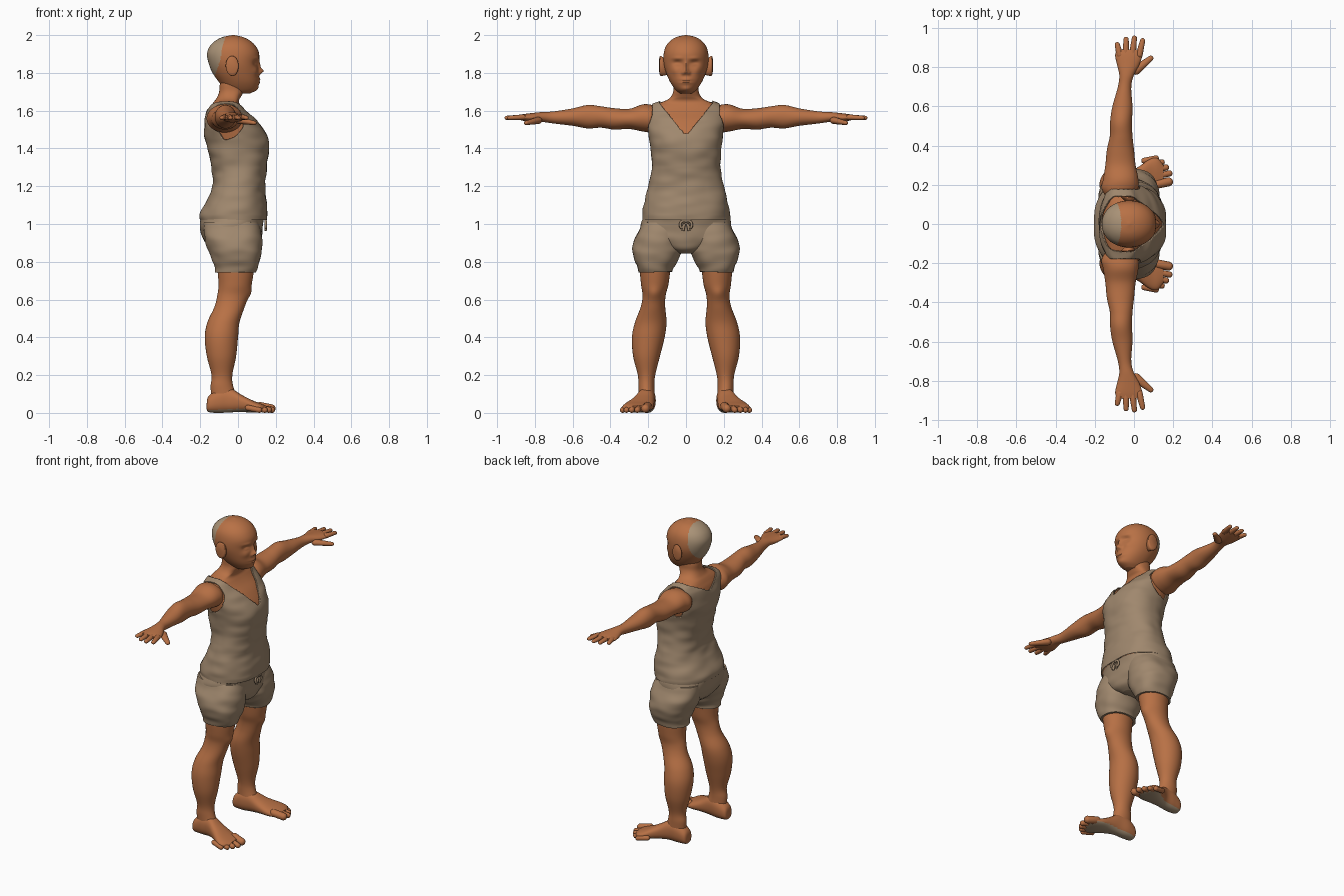
import bpy, bmesh
from math import cos, sin, pi, exp, radians
from mathutils import Vector, Matrix, noise

if "Cube" in bpy.data.objects:
    bpy.data.objects.remove(bpy.data.objects["Cube"])


def material(name, colour):
    mat = bpy.data.materials.new(name)
    mat.use_nodes = True
    mat.diffuse_color = (*colour, 1)
    bsdf = mat.node_tree.nodes["Principled BSDF"]
    bsdf.inputs["Base Color"].default_value = (*colour, 1)
    bsdf.inputs["Roughness"].default_value = 0.8
    return mat


SKIN = material("warm_skin", (0.48, 0.165, 0.06))
CLOTH = material("tan_cloth", (0.35, 0.245, 0.155))
PALE = material("pale_skin", (0.4, 0.29, 0.185))


def finish(name, bm, *mats):
    bmesh.ops.recalc_face_normals(bm, faces=bm.faces)
    mesh = bpy.data.meshes.new(name)
    bm.to_mesh(mesh)
    bm.free()
    for mat in mats:
        mesh.materials.append(mat)
    for poly in mesh.polygons:
        poly.use_smooth = True
    mesh.set_sharp_from_angle(angle=radians(50))
    obj = bpy.data.objects.new(name, mesh)
    bpy.context.collection.objects.link(obj)
    return obj


def spline(a, b, c, d, t):
    return 0.5 * (2*b + (c - a)*t + (2*a - 5*b + 4*c - d)*t*t + (3*b - a - 3*c + d)*t**3)


def loft(axis, rings, sides=48, steps=6, power=2.0, caps=True):
    """Skin through rings of (position, low, high, low, high), in hundredths."""
    rings = [Vector(r) / 100 for r in rings]
    last = len(rings) - 1
    order = {"z": (1, 2, 0), "y": (1, 0, 2), "x": (0, 1, 2)}[axis]
    bm = bmesh.new()
    loops = []
    for k in range(last * steps + 1):
        i = min(k // steps, last - 1)
        picks = [rings[max(0, min(last, i + j))] for j in (-1, 0, 1, 2)]
        t, a0, a1, b0, b1 = spline(*picks, k / steps - i)
        loop = []
        for s in range(sides):
            c, d = cos(2*pi*s/sides), sin(2*pi*s/sides)
            c = abs(c)**(2/power) * (1 if c > 0 else -1)
            d = abs(d)**(2/power) * (1 if d > 0 else -1)
            p = (t, (a0 + a1 + (a1 - a0)*c) / 2, (b0 + b1 + (b1 - b0)*d) / 2)
            loop.append(bm.verts.new([p[n] for n in order]))
        loops.append(loop)
    for low, high in zip(loops, loops[1:]):
        for s in range(sides):
            n = (s + 1) % sides
            bm.faces.new((low[s], low[n], high[n], high[s]))
    if caps:
        bm.faces.new(loops[0])
        bm.faces.new(loops[-1])
    bmesh.ops.recalc_face_normals(bm, faces=bm.faces)
    bm.normal_update()
    return bm


def sculpt(bm, point, size, push):
    """Soft push of the surface around a point."""
    for v in bm.verts:
        d = v.co - Vector(point)
        v.co += Vector(push) * exp(-sum((e / r)**2 for e, r in zip(d, size)))


def inflate(bm, amount, wrinkle=0.0):
    bm.normal_update()
    moves = [(v, v.normal * (amount + wrinkle * noise.noise(v.co * Vector((9, 9, 20)))))
             for v in bm.verts]
    for v, move in moves:
        v.co += move


def capsule(name, start, end, r0, r1, flat=1.0, mat=SKIN):
    start, end = Vector(start), Vector(end)
    turn = (end - start).to_track_quat("Z", "Y")
    bm = bmesh.new()
    bmesh.ops.create_uvsphere(bm, u_segments=16, v_segments=11, radius=1)
    for v in bm.verts:
        tip = v.co.z > 0
        p = turn @ (v.co * (r1 if tip else r0))
        p.z *= flat
        v.co = p + (end if tip else start)
    return finish(name, bm, mat)


def mirrored(obj):
    twin = obj.copy()
    twin.data = obj.data.copy()
    twin.name = obj.name.replace("left", "right")
    twin.data.transform(Matrix.Scale(-1, 4, (0, 1, 0)))
    twin.data.flip_normals()
    bpy.context.collection.objects.link(twin)


def even(rows):
    return [(z, back, front, -w, w) for z, back, front, w in rows]


# Head with sculpted face and pale patch at the back
head = loft("z", even([
    (169, -3, 6, 3), (171, -7, 9.6, 5.5), (175, -10, 11, 8.3), (180, -13.5, 11, 10.5),
    (185, -15.5, 10.8, 11.8), (190, -16.4, 11.2, 11.8), (194, -15, 9.5, 10.7),
    (197, -12, 6.5, 8.3), (199, -8, 2.5, 5), (200, -3, -2, .5)]), 128, 8, 2.1)
for side in (1, -1):
    sculpt(head, (.1, side*.045, 1.85), (.04, .024, .016), (-.016, 0, 0))
    sculpt(head, (.1, side*.045, 1.845), (.04, .016, .007), (.009, 0, 0))
    sculpt(head, (.1, side*.045, 1.877), (.04, .03, .009), (.006, 0, 0))
    sculpt(head, (.11, side*.015, 1.8), (.03, .009, .01), (.012, 0, 0))
    sculpt(head, (.09, side*.06, 1.81), (.04, .02, .02), (.005, 0, 0))
sculpt(head, (.11, 0, 1.81), (.05, .012, .014), (.024, 0, 0))
sculpt(head, (.11, 0, 1.84), (.05, .01, .024), (.011, 0, 0))
sculpt(head, (.11, 0, 1.757), (.05, .032, .016), (.01, 0, 0))
sculpt(head, (.11, 0, 1.757), (.05, .032, .004), (-.009, 0, 0))
sculpt(head, (.1, 0, 1.715), (.04, .025, .014), (.006, 0, 0))
for f in head.faces:
    c = f.calc_center_median()
    f.material_index = int((c - Vector((-.17, 0, 1.91))).length < .135 and c.x < -.06)
finish("head", head, SKIN, PALE)

# Ears
ear = loft("y", [(10, -4.5, -1, 179, 186), (12, -5, 0, 178.5, 188),
                 (13.5, -6.5, .3, 178.5, 189), (14.2, -6, -.5, 180, 188.5)], 32)
sculpt(ear, (-.025, .14, 1.845), (.016, .02, .028), (0, -.013, 0))
mirrored(finish("left_ear", ear, SKIN))

# Torso and neck, with the vest over them
torso_rows = [
    (102, -20, 15.5, 23), (105, -20.3, 15.5, 23), (110, -18, 15.2, 22.3),
    (118, -14, 14.3, 20.5), (124, -13.2, 14.3, 19), (131, -14, 15.3, 18),
    (140, -16, 16.3, 18.6), (148, -17.7, 14.6, 20), (155, -17.7, 10, 21),
    (160, -16.5, 5, 21), (163, -15, 2.5, 19.5), (165, -13.8, 1.5, 14.5),
    (167, -12.3, 2.5, 9.8)]
neck_rows = [(170, -11, 4, 7.8), (174, -10.6, 4.5, 7.6), (180, -9, 4, 7.5)]
body = loft("z", even(torso_rows + neck_rows), 96, 6, 2.3)
inflate(body, -.01)
finish("torso", body, SKIN)

vest = loft("z", even(torso_rows), 160, 12, 2.3, caps=False)
for side in (1, -1):
    sculpt(vest, (.13, side*.08, 1.42), (.08, .06, .06), (.006, 0, 0))
inflate(vest, .001, .006)


def uncovered(f):
    x, y, z = f.calc_center_median()
    y = abs(y)
    neckline = 1.475 + 1.2*y if x > -.05 else 1.58 + .5*y
    armhole = ((x + .07) / .1)**2 + ((z - 1.55) / .1)**2 < 1
    return (z > neckline and y < .14) or (armhole and y > .18) or z > 1.655


bmesh.ops.delete(vest, geom=[f for f in vest.faces if uncovered(f)], context="FACES")
for _ in range(4):
    rim = [v for v in vest.verts if v.is_boundary]
    bmesh.ops.smooth_vert(vest, verts=rim, factor=.5, use_axis_x=True, use_axis_y=True, use_axis_z=True)
vest = finish("vest", vest, CLOTH)
thick = vest.modifiers.new("thickness", "SOLIDIFY")
thick.thickness = .008
thick.offset = -1

# Shorts
seat = loft("z", even([(84.5, -7, 7, 4), (87, -14, 11, 11), (92, -18.5, 12.6, 22),
                       (98, -20, 13, 24), (104, -19.8, 14.5, 22.6)]), 96, 8, 2.3)
inflate(seat, 0, .006)
finish("shorts_seat", seat, CLOTH)
short = loft("z", [(74.5, -12, 9.5, 7, 25), (77, -12.3, 10.8, 6.5, 26), (82, -14, 12.3, 4, 27.5),
                   (87, -16, 12.8, 1.5, 28.3), (94, -18, 12.6, 1, 26.5),
                   (101, -18, 11, 3, 23)], 64, 8, 2.2)
inflate(short, 0, .008)
mirrored(finish("left_shorts_leg", short, CLOTH))

# Drawstring bow
cord = bpy.data.curves.new("drawstring", "CURVE")
cord.dimensions = "3D"
cord.bevel_depth = .007
for side in (1, -1):
    line = cord.splines.new("NURBS")
    path = [(0, 1.015), (.022, 1.02), (.034, 1.0), (.026, .975), (.012, .985), (.006, 1.01), (.016, .965)]
    line.points.add(len(path) - 1)
    line.use_endpoint_u = True
    for point, (y, z) in zip(line.points, path):
        point.co = (.146, side*y, z, 1)
cord.materials.append(CLOTH)
bpy.context.collection.objects.link(bpy.data.objects.new("drawstring", cord))

# Legs
leg = loft("z", [
    (7, -14, 0, 16.5, 25), (14, -14.5, -2.5, 16.8, 25.2), (20, -14, -3, 16.3, 25.5),
    (30, -16.5, -1, 13.8, 28), (40, -17.6, 0, 11.3, 28.6), (48, -16.2, .8, 10.3, 27),
    (56, -12.5, 3.5, 11, 24), (62, -11, 5.5, 10.8, 23), (68, -10.3, 7.2, 9.3, 23.8),
    (77, -11, 8.6, 8, 24.5), (86, -12, 9, 6, 24)])
sculpt(leg, (.05, .17, .635), (.04, .035, .03), (.01, 0, 0))
mirrored(finish("left_leg", leg, SKIN))

# Feet with pale soles, and toes
foot = loft("x", [
    (-16.6, 19, 22, 2, 5), (-15.5, 17, 24.5, .4, 9), (-10, 16, 25.5, 0, 13),
    (-4, 16.5, 26, .3, 13), (2, 16.8, 29, .4, 9.5), (8, 17.2, 33, .2, 6.5),
    (12, 18.2, 33.5, .4, 5), (15, 19.5, 30, 1, 3.8)], 48, 6, 2.3)
foot.normal_update()
for f in foot.faces:
    f.material_index = int(f.normal.z < -.6)
mirrored(finish("left_foot", foot, SKIN, PALE))
toes = [(.176, .215, .023), (.18, .258, .016), (.163, .288, .016), (.142, .315, .015), (.112, .335, .015)]
for n, (x, y, r) in enumerate(toes):
    mirrored(capsule(f"left_toe_{n}", (x - .06, y - .012, r + .012), (x, y, r), r, r))

# Arms and palms
arm = loft("y", [
    (12, -13, -2, 150, 161), (18, -16.5, 2, 148.5, 163), (23, -15.7, 2.2, 149, 163.3),
    (30, -14.6, .8, 150.3, 161), (38, -13.8, 0, 150, 161.3), (45, -12.3, -.8, 151, 162.3),
    (52, -12.2, -1, 150.6, 163), (60, -11, -.8, 152, 161.2), (70, -8.2, -1.4, 153.2, 159.6),
    (76, -7.5, 0, 154, 159.3), (81, -8.6, 2.6, 153.8, 158.8), (86, -9.6, 4.2, 154.6, 158.2),
    (89, -8.6, 3.4, 155.4, 157.6)])
mirrored(finish("left_arm", arm, SKIN))

# Fingers and thumb
fingers = [(.027, .044, .935), (-.008, .002, .948), (-.042, -.04, .942), (-.073, -.085, .915)]
for n, (base, tip, reach) in enumerate(fingers):
    mirrored(capsule(f"left_finger_{n}", (base, .865, 1.565), (tip, reach, 1.562), .018, .013, .85))
mirrored(capsule("left_thumb", (.01, .785, 1.548), (.085, .845, 1.535), .024, .014, .8))
